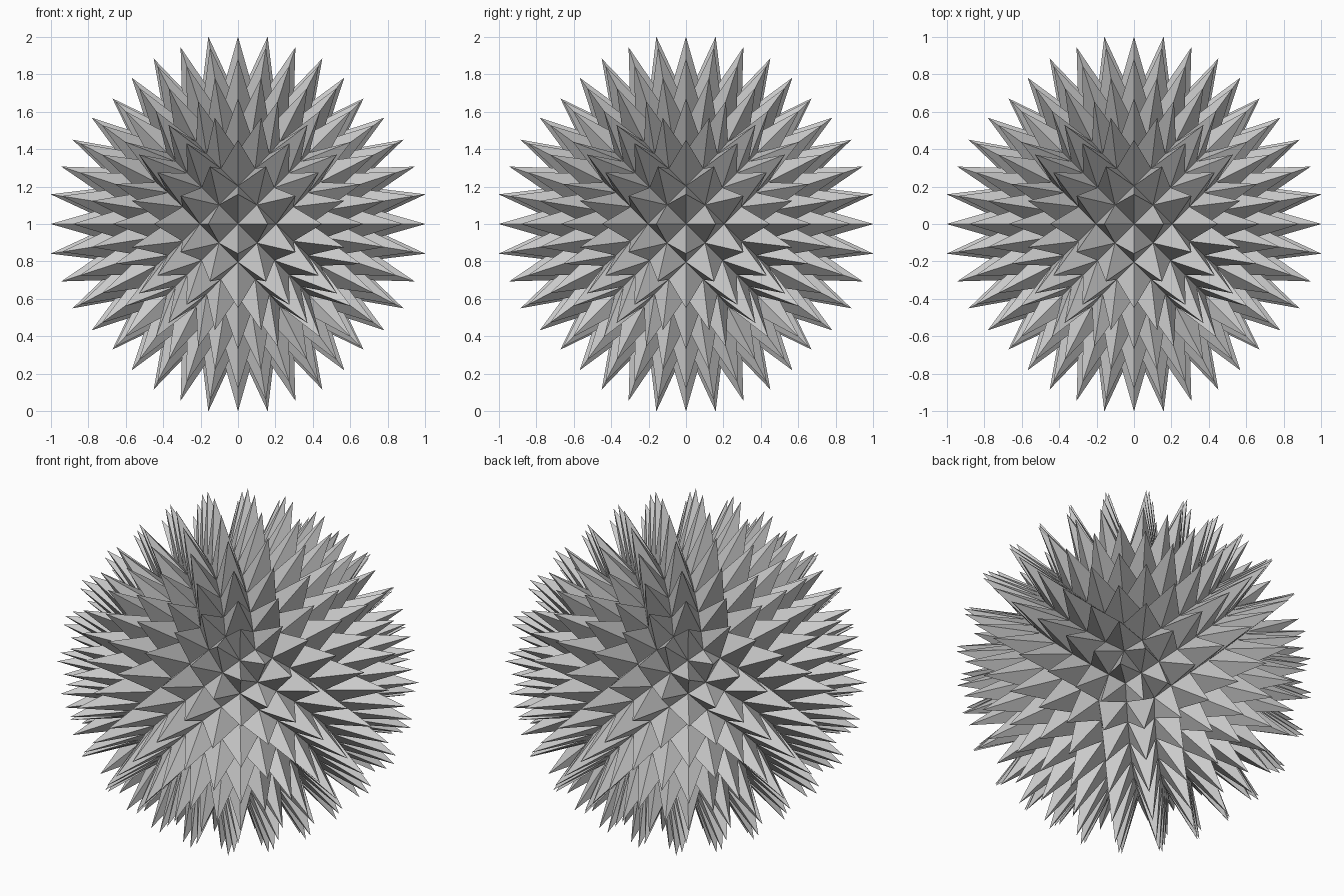
import bpy, bmesh, math
from mathutils import Vector

if "Cube" in bpy.data.objects:
    bpy.data.objects.remove(bpy.data.objects["Cube"])

N = 5                # diamond cells from face centre to cube edge
STEP = math.radians(45 / N)
BASE = 0.66          # radius of the valleys
SPIKE = 0.357        # height of the largest spikes
CENTRE = Vector((0, 0, 1))


def direction(axis, sign, i, j):
    # point of an equal-angle cube sphere
    d = [0, 0, 0]
    d[axis] = sign
    d[(axis + 1) % 3] = math.tan(i * STEP)
    d[(axis + 2) % 3] = math.tan(j * STEP)
    return Vector(d).normalized()


def tip_radius(i, j):
    # spikes shrink with the size of their cell
    a, b = math.tan(i * STEP) ** 2, math.tan(j * STEP) ** 2
    cell = (1 + a) * (1 + b) / (1 + a + b) ** 1.5
    return BASE + SPIKE * cell ** 0.6


bm = bmesh.new()
ring = [(1, 0), (0, 1), (-1, 0), (0, -1)]
for axis in range(3):
    for sign in (-1, 1):
        for i in range(-N, N + 1):
            for j in range(-N, N + 1):
                if (i + j) % 2 == 0:
                    continue
                tip = direction(axis, sign, i, j) * tip_radius(i, j)
                # four-sided spike, cut in half along the cube edges
                for k in range(4):
                    pair = [(i + c[0], j + c[1]) for c in (ring[k], ring[(k + 1) % 4])]
                    if max(abs(v) for p in pair for v in p) > N:
                        continue
                    pts = [tip] + [direction(axis, sign, *p) * BASE for p in pair]
                    if (pts[1] - pts[0]).cross(pts[2] - pts[0]).dot(sum(pts, Vector())) < 0:
                        pts.reverse()
                    bm.faces.new([bm.verts.new(p + CENTRE) for p in pts])
bmesh.ops.remove_doubles(bm, verts=bm.verts[:], dist=0.0005)
bmesh.ops.recalc_face_normals(bm, faces=bm.faces[:])

# spiky ball
mesh = bpy.data.meshes.new("spiky_ball")
bm.to_mesh(mesh)
bm.free()
ball = bpy.data.objects.new("spiky_ball", mesh)
bpy.context.collection.objects.link(ball)
